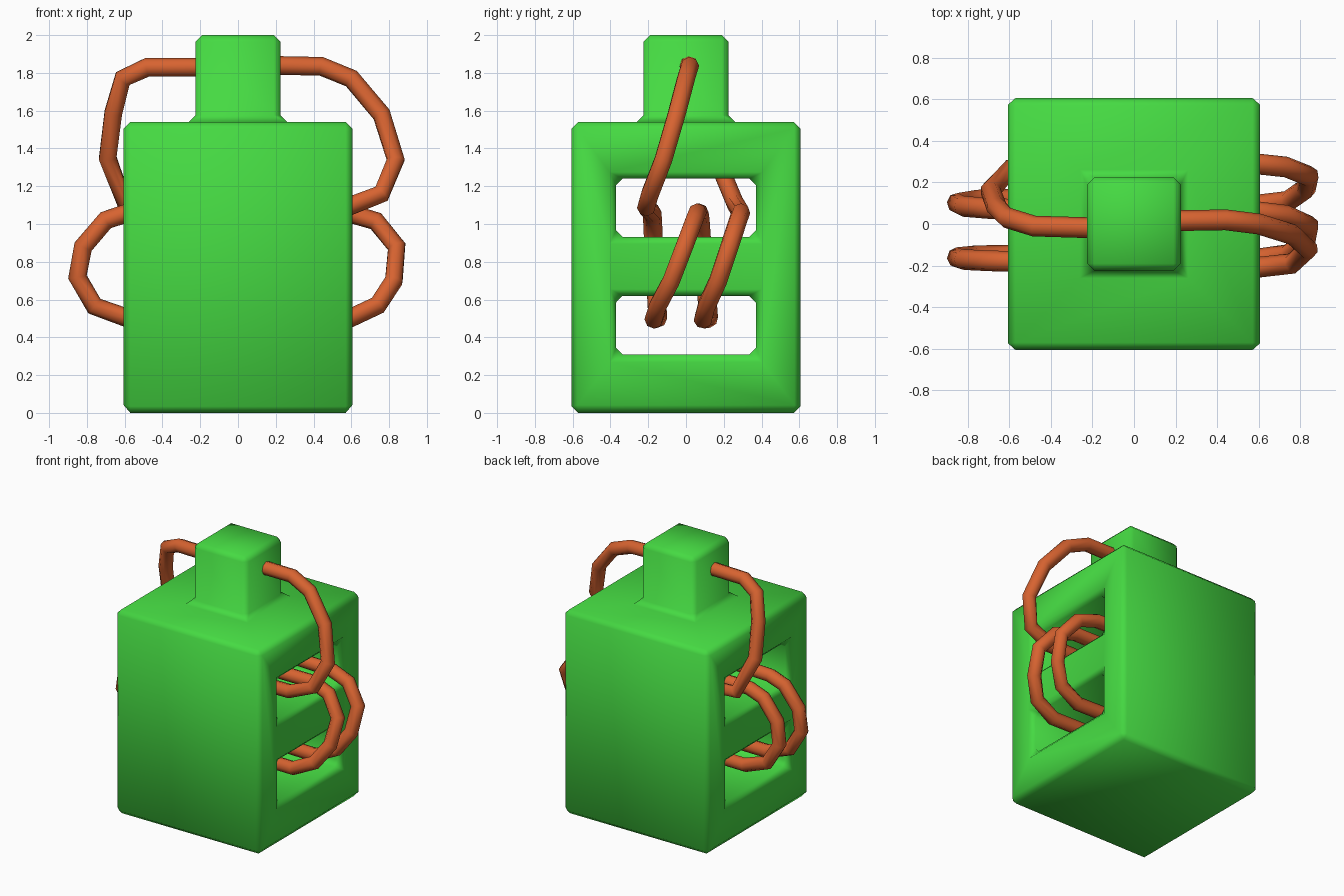
import bpy

if "Cube" in bpy.data.objects:
    bpy.data.objects.remove(bpy.data.objects["Cube"])

def material(name, color):
    m = bpy.data.materials.new(name)
    m.diffuse_color = color
    m.use_nodes = True
    m.node_tree.nodes["Principled BSDF"].inputs["Base Color"].default_value = m.diffuse_color
    return m

def box(name, x, y, z0, z1):
    bpy.ops.mesh.primitive_cube_add(size=1, location=(0, 0, (z0 + z1) / 2))
    ob = bpy.context.object
    ob.name = name
    ob.scale = (2 * x, 2 * y, z1 - z0)
    bpy.ops.object.transform_apply(location=True, scale=True)
    return ob

green = material("green", (0.06, 0.70, 0.055, 1))
copper = material("copper", (0.68, 0.125, 0.03, 1))

# Body with neck block on top and two tunnels running left to right
body = box("body", 0.605, 0.605, 0, 1.54)
tools = [(box("neck", 0.225, 0.225, 1.3, 2.0), 'UNION'),
         (box("lower_tunnel", 1, 0.37, 0.31, 0.62), 'DIFFERENCE'),
         (box("upper_tunnel", 1, 0.37, 0.93, 1.24), 'DIFFERENCE')]
bpy.context.view_layer.objects.active = body
for tool, op in tools:
    mod = body.modifiers.new(tool.name, 'BOOLEAN')
    mod.object, mod.operation, mod.solver = tool, op, 'EXACT'
    bpy.ops.object.modifier_apply(modifier=mod.name)
    bpy.data.objects.remove(tool)

# Single chamfer on every edge, smooth shaded
bevel = body.modifiers.new("chamfer", 'BEVEL')
bevel.width, bevel.segments, bevel.limit_method = 0.035, 1, 'ANGLE'
body.data.materials.clear()
body.data.materials.append(green)
for p in body.data.polygons:
    p.use_smooth = True

# Rope: one line from the neck, wound around the middle bar, back to the neck
def right_loop(ya, yb):
    prof = [(0.58, 1.06, 0), (0.73, 1.015, .08), (0.84, 0.88, .3),
            (0.825, 0.70, .6), (0.74, 0.57, .9), (0.58, 0.495, 1)]
    return [(x, ya + (yb - ya) * t, z) for x, z, t in prof]

def left_loop(ya, yb):
    prof = [(-0.58, 0.50, 0), (-0.76, 0.565, .1), (-0.85, 0.72, .4),
            (-0.82, 0.88, .7), (-0.70, 1.02, .9), (-0.58, 1.06, 1)]
    return [(x, ya + (yb - ya) * t, z) for x, z, t in prof]

path = [(-0.15, -0.02, 1.83), (-0.48, -0.01, 1.83), (-0.61, 0.03, 1.77),
        (-0.66, 0.08, 1.59), (-0.69, 0.16, 1.35), (-0.60, 0.26, 1.11)]
path += right_loop(0.29, 0.09)
path += left_loop(0.12, 0.07)
path += right_loop(0.06, -0.17)
path += left_loop(-0.15, -0.18)
path += [(0.58, -0.21, 1.09), (0.76, -0.19, 1.16), (0.835, -0.12, 1.34),
         (0.76, -0.05, 1.58), (0.60, 0.0, 1.77), (0.44, 0.02, 1.835),
         (0.15, 0.015, 1.84)]
curve = bpy.data.curves.new("rope", 'CURVE')
curve.dimensions = '3D'
curve.bevel_depth, curve.bevel_resolution = 0.05, 2
curve.use_fill_caps = True
spline = curve.splines.new('POLY')
spline.points.add(len(path) - 1)
for pt, co in zip(spline.points, path):
    pt.co = (*co, 1)
spline.use_smooth = True
curve.materials.append(copper)
rope = bpy.data.objects.new("rope", curve)
bpy.context.collection.objects.link(rope)
